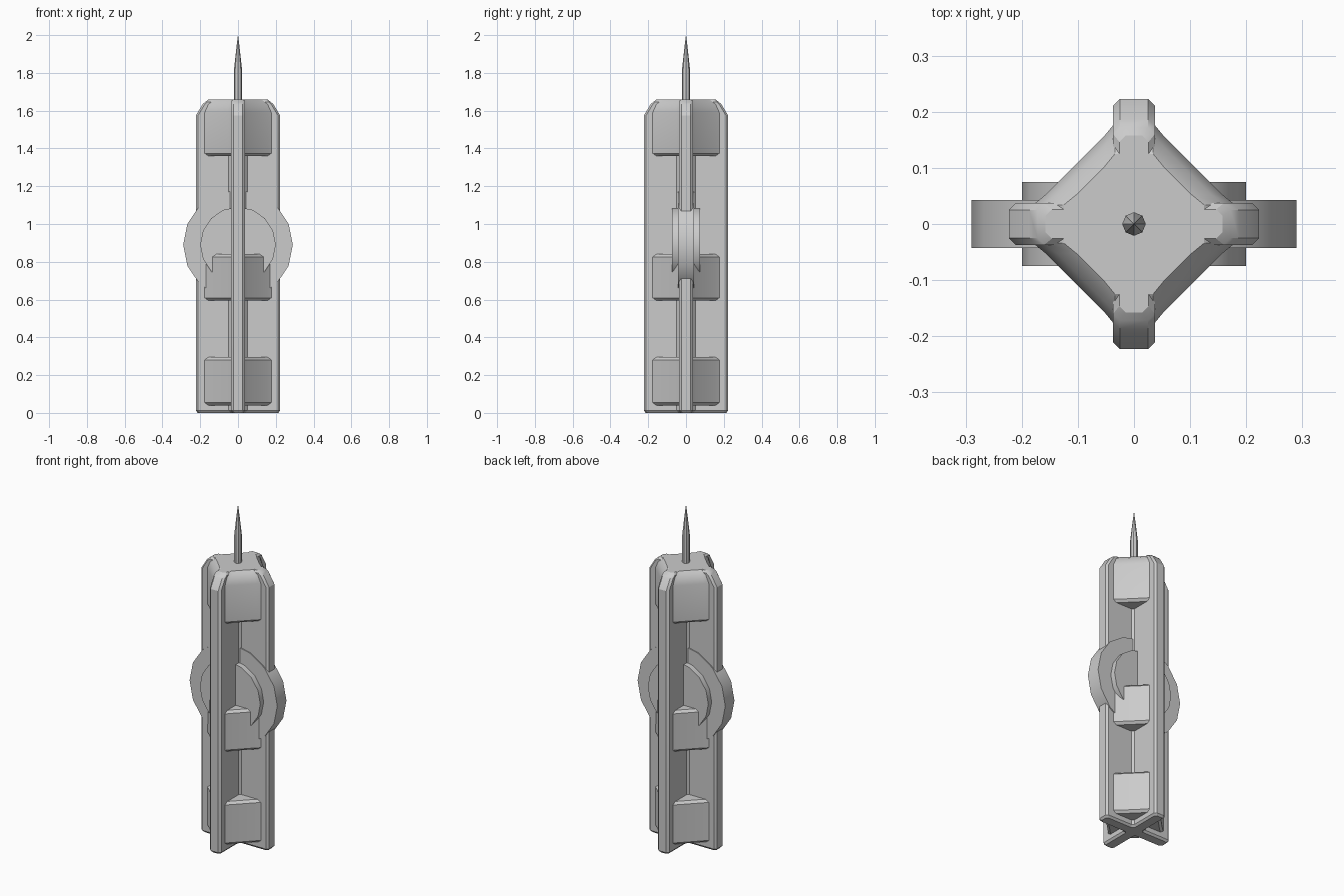
import bpy, bmesh, math

cube = bpy.data.objects.get("Cube")
if cube:
    bpy.data.objects.remove(cube, do_unlink=True)

grey = bpy.data.materials.new("stone_grey")
grey.use_nodes = True
grey.diffuse_color = (0.6, 0.6, 0.6, 1)
grey.node_tree.nodes["Principled BSDF"].inputs["Base Color"].default_value = (0.6, 0.6, 0.6, 1)


def finish(name, bm, angle=30):
    bmesh.ops.recalc_face_normals(bm, faces=bm.faces)
    mesh = bpy.data.meshes.new(name)
    bm.to_mesh(mesh)
    bm.free()
    mesh.materials.append(grey)
    obj = bpy.data.objects.new(name, mesh)
    bpy.context.collection.objects.link(obj)
    bpy.ops.object.select_all(action="DESELECT")
    obj.select_set(True)
    bpy.context.view_layer.objects.active = obj
    bpy.ops.object.shade_smooth_by_angle(angle=math.radians(angle))
    return obj


def loft(name, layers, angle=30):
    """Join stacked (z, outline) rings and cap both ends."""
    bm = bmesh.new()
    rings = [[bm.verts.new((x, y, z)) for x, y in pts] for z, pts in layers]
    n = len(rings[0])
    for a, b in zip(rings, rings[1:]):
        for i in range(n):
            j = (i + 1) % n
            bm.faces.new((a[i], a[j], b[j], b[i]))
    bm.faces.new(rings[0])
    bm.faces.new(rings[-1])
    return finish(name, bm, angle)


def four_fold(quadrant):
    """Repeat one quadrant's outline by quarter turns."""
    pts = []
    for _ in range(4):
        pts += quadrant
        quadrant = [(-y, x) for x, y in quadrant]
    return pts


def cross(length, half, c=0.012):
    return four_fold([(length, half - c), (length - c, half), (half + c, half),
                      (half, half + c), (half, length - c), (half - c, length)])


def infill(s):
    """Diagonal wall at x + y = s, flaring where it meets the fins."""
    return four_fold([(s - 0.03, 0.034), (s - 0.052, 0.052),
                      (0.052, s - 0.052), (0.034, s - 0.03)])


# Cross-shaped tower with sloped shoulders
loft("tower_fins", [(0, cross(0.213, 0.027)), (0.012, cross(0.223, 0.037)),
                    (1.575, cross(0.223, 0.037)), (1.635, cross(0.187, 0.037)),
                    (1.647, cross(0.172, 0.037)), (1.658, cross(0.158, 0.026))])

# Blocks filling the corners between the fins
WALL, EDGE = 0.21, 0.19
for name, low, high in (("lower_block", 0.04, 0.295), ("middle_block", 0.595, 0.84)):
    loft(name, [(low, infill(EDGE)), (low + 0.014, infill(WALL)),
                (high - 0.014, infill(WALL)), (high, infill(EDGE))])
loft("crown_block", [(1.36, infill(EDGE)), (1.374, infill(WALL)), (1.59, infill(WALL)),
                     (1.635, infill(0.19)), (1.658, infill(0.155))])


# Round discs set through the side fins
def disc(name, radius, half):
    circle = [(radius * math.cos(math.tau * i / 16), radius * math.sin(math.tau * i / 16))
              for i in range(16)]
    obj = loft(name, [(-half, circle), (half, circle)])
    obj.rotation_euler.x = math.pi / 2
    obj.location.z = 0.89


disc("wide_disc", 0.29, 0.043)
disc("thick_disc", 0.2, 0.075)

# Pointed mast
oct_ring = lambda r: [(r * math.cos(math.tau * i / 8), r * math.sin(math.tau * i / 8))
                      for i in range(8)]
loft("mast", [(1.64, oct_ring(0.021)), (1.82, oct_ring(0.021)),
              (1.93, oct_ring(0.009)), (2.0, oct_ring(0.0005))])
